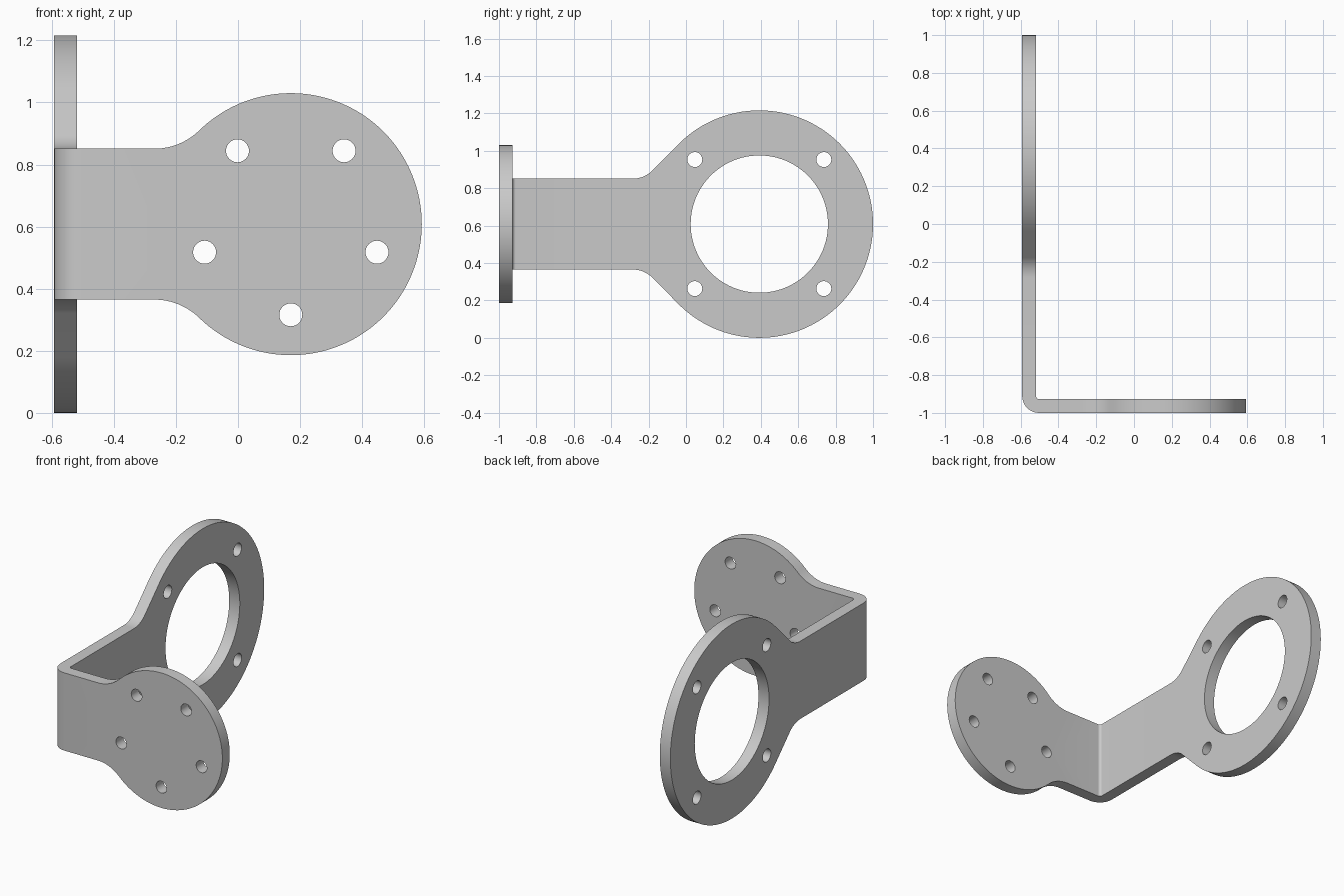
import bpy, bmesh, math
from math import sin, cos, pi, radians
from mathutils import Vector
from mathutils.geometry import delaunay_2d_cdt

cube = bpy.data.objects.get("Cube")
if cube:
    bpy.data.objects.remove(cube, do_unlink=True)

MID = 0.608            # height of the bracket's centre line
HALF = 0.243           # half height of the bent strip
THICK = 0.073
LEFT, FRONT = -0.592, -1.0
BEND = 0.09            # outer bend radius
BX, BY = LEFT + BEND, FRONT + BEND


def arc(cx, cy, r, a0, a1, n):
    """Points on an arc, angles in radians, both ends included."""
    return [(cx + r * cos(a0 + (a1 - a0) * i / n),
             cy + r * sin(a0 + (a1 - a0) * i / n)) for i in range(n + 1)]


def circle(cx, cy, r, n):
    return arc(cx, cy, r, 0, 2 * pi, n)[:-1]


def paddle(start, centre, radius, fillet_x, fillet_r, turn):
    """Strip that flares through a fillet of the given turn into a disc."""
    top = [(start, HALF)]
    top += arc(fillet_x, HALF + fillet_r, fillet_r, -pi / 2, -pi / 2 + turn, 12)
    disc = arc(centre, 0, radius, pi / 2 + turn, 0, 56)
    if math.dist(top[-1], disc[0]) < 0.001:    # fillet already meets the disc
        top.pop()
    top += disc
    return top + [(u, -v) for u, v in reversed(top[:-1])]


def add_plate(bm, loops, place):
    """Plate with holes; the closing edge of the outer loop stays open."""
    points, edges, owner, rings = [], [], [], []
    for k, loop in enumerate(loops):
        ring = list(range(len(points), len(points) + len(loop)))
        points += [Vector(p) for p in loop]
        edges += [(ring[i - 1], ring[i]) for i in range(len(ring))]
        owner += [k] * len(ring)
        rings.append(ring)
    triangles = delaunay_2d_cdt(points, edges, [], 1, 1e-6)[2]
    # Leave out the triangles that lie inside a hole
    triangles = [t for t in triangles
                 if owner[t[0]] == 0 or len({owner[i] for i in t}) > 1]
    a, b = ([bm.verts.new(place(p.x, p.y, d)) for p in points] for d in (0, THICK))
    for sheet in (a, b):
        for t in triangles:
            bm.faces.new([sheet[i] for i in t])
    for k, ring in enumerate(rings):
        for n in range(1 if k == 0 else 0, len(ring)):
            i, j = ring[n - 1], ring[n]
            bm.faces.new((a[i], a[j], b[j], b[i]))


bm = bmesh.new()

# Front mounting plate with five bolt holes
fc, fr = 0.17, 0.422
fx = -0.27
dx = fc - fx
ff = (dx ** 2 + HALF ** 2 - fr ** 2) / (2 * (fr - HALF))
turn = math.atan2(dx, HALF + ff)
holes = [circle(fc + 0.292 * cos(radians(a)), 0.292 * sin(radians(a)), 0.037, 32)
         for a in range(-90, 270, 72)]
add_plate(bm, [paddle(BX, fc, fr, fx, ff, turn)] + holes,
          lambda u, v, d: (u, FRONT + d, MID + v))

# Side ring plate with a large bore and four bolt holes
sc, sr = 0.392, 0.608
holes = [circle(sc, 0, 0.367, 96)]
holes += [circle(sc + 0.345 * i, 0.345 * j, 0.04, 32) for i in (-1, 1) for j in (-1, 1)]
add_plate(bm, [paddle(BY, sc, sr, -0.285, 0.15, pi / 4)] + holes,
          lambda u, v, d: (LEFT + d, u, MID + v))

# Rounded bend joining the two plates
sections = []
for o, i in zip(arc(BX, BY, BEND, pi, 1.5 * pi, 10),
                arc(BX, BY, BEND - THICK, pi, 1.5 * pi, 10)):
    sections.append([bm.verts.new((p[0], p[1], MID + s * HALF))
                     for p, s in ((o, -1), (o, 1), (i, 1), (i, -1))])
for a, b in zip(sections, sections[1:]):
    for k in range(4):
        bm.faces.new((a[k - 1], a[k], b[k], b[k - 1]))

bmesh.ops.remove_doubles(bm, verts=bm.verts[:], dist=0.0005)
bmesh.ops.recalc_face_normals(bm, faces=bm.faces[:])
mesh = bpy.data.meshes.new("mounting_bracket")
bm.to_mesh(mesh)
bm.free()

# Plain grey metal
metal = bpy.data.materials.new("grey_metal")
metal.use_nodes = True
grey = (0.59, 0.59, 0.59, 1)
metal.diffuse_color = grey
metal.node_tree.nodes["Principled BSDF"].inputs["Base Color"].default_value = grey
mesh.materials.append(metal)

bracket = bpy.data.objects.new("mounting_bracket", mesh)
bpy.context.collection.objects.link(bracket)
bpy.ops.object.select_all(action="DESELECT")
bracket.select_set(True)
bpy.context.view_layer.objects.active = bracket
bpy.ops.object.shade_smooth_by_angle(angle=radians(30))
